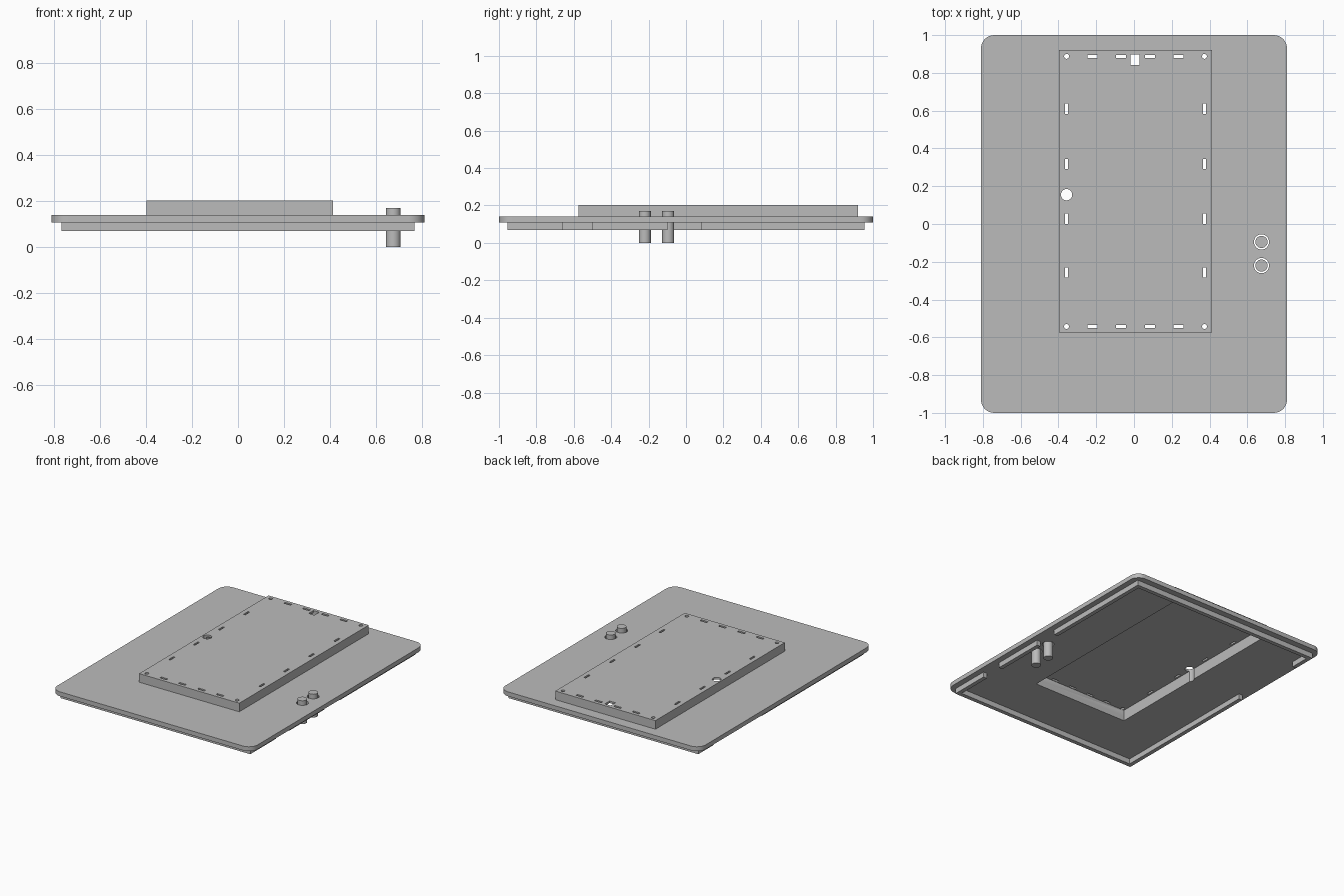
import bpy, bmesh
from math import cos, sin, pi, radians

if "Cube" in bpy.data.objects:
    bpy.data.objects.remove(bpy.data.objects["Cube"])

grey = bpy.data.materials.new("plain grey")
grey.use_nodes = True
grey.diffuse_color = (0.5, 0.5, 0.5, 1)
grey.node_tree.nodes["Principled BSDF"].inputs["Base Color"].default_value = (0.5, 0.5, 0.5, 1)


def add_box(bm, x0, x1, y0, y1, z0, z1):
    verts = bmesh.ops.create_cube(bm, size=1)["verts"]
    for v in verts:
        v.co.x = x1 if v.co.x > 0 else x0
        v.co.y = y1 if v.co.y > 0 else y0
        v.co.z = z1 if v.co.z > 0 else z0
    return verts


def add_cylinder(bm, x, y, r, z0, z1):
    verts = bmesh.ops.create_cone(bm, cap_ends=True, segments=40, radius1=r,
                                  radius2=r, depth=z1 - z0)["verts"]
    bmesh.ops.translate(bm, verts=verts, vec=(x, y, (z0 + z1) / 2))


def finish(name, bm, cutter=False):
    mesh = bpy.data.meshes.new(name)
    bm.to_mesh(mesh)
    bm.free()
    obj = bpy.data.objects.new(name, mesh)
    bpy.context.collection.objects.link(obj)
    mesh.materials.append(grey)
    obj.hide_render = cutter
    return obj


def cut(obj, bm):
    # Subtract the solids, bake the result and drop the helper
    tool = finish("cutter", bm, True)
    mod = obj.modifiers.new("cut", "BOOLEAN")
    mod.operation, mod.solver, mod.object = "DIFFERENCE", "EXACT", tool
    bpy.context.view_layer.objects.active = obj
    bpy.ops.object.modifier_apply(modifier=mod.name)
    bpy.data.objects.remove(tool)


def smooth(obj):
    bpy.ops.object.select_all(action="DESELECT")
    obj.select_set(True)
    bpy.context.view_layer.objects.active = obj
    bpy.ops.object.shade_smooth_by_angle(angle=radians(30))


# Outline of the raised housing and its wall thickness
X0, X1, Y0, Y1 = -0.397, 0.413, -0.575, 0.92
WALL = 0.02
CX, CY = (X0 + X1) / 2, (Y0 + Y1) / 2
PINS = [(0.675, -0.095), (0.675, -0.22)]

# Cover plate with rounded corners
W, H, R = 0.81, 1.0, 0.07
bm = bmesh.new()
outline = []
for i, (sx, sy) in enumerate([(1, 1), (-1, 1), (-1, -1), (1, -1)]):
    for k in range(9):
        a = (i + k / 8) * pi / 2
        outline.append(bm.verts.new((sx * (W - R) + R * cos(a), sy * (H - R) + R * sin(a), 0.108)))
face = bm.faces.new(outline)
up = bmesh.ops.extrude_face_region(bm, geom=[face])["geom"]
bmesh.ops.translate(bm, verts=[g for g in up if isinstance(g, bmesh.types.BMVert)], vec=(0, 0, 0.032))
bmesh.ops.recalc_face_normals(bm, faces=bm.faces)
plate = finish("cover_plate", bm)
bm = bmesh.new()
add_box(bm, X0 + WALL, X1 - WALL, Y0 + WALL, Y1 - WALL, 0.05, 0.3)
for x, y in PINS:
    add_cylinder(bm, x, y, 0.04, 0.05, 0.3)
cut(plate, bm)

# Raised hollow housing
bm = bmesh.new()
add_box(bm, X0, X1, Y0, Y1, 0.14, 0.203)
housing = finish("raised_housing", bm)
bm = bmesh.new()
add_box(bm, X0 + WALL, X1 - WALL, Y0 + WALL, Y1 - WALL, 0.05, 0.188)
cut(housing, bm)

# Slots, corner holes and connector window through the housing roof
bm = bmesh.new()
DX, DY = 0.365, 0.715
for side in (-1, 1):
    for x in (-0.227, -0.077, 0.077, 0.227):
        add_box(bm, CX + x - 0.027, CX + x + 0.027, CY + side * DY - 0.008,
                CY + side * DY + 0.008, 0.18, 0.25)
    for y in (0.61, 0.318, 0.028, -0.256):
        add_box(bm, CX + side * DX - 0.007, CX + side * DX + 0.007, y - 0.027, y + 0.027, 0.18, 0.25)
    for end in (-1, 1):
        add_cylinder(bm, CX + side * DX, CY + end * DY, 0.013, 0.18, 0.25)
add_box(bm, -0.018, 0.029, 0.842, 0.897, 0.18, 0.25)
cut(housing, bm)

# Round hole that also grooves the side wall
for obj in (housing, plate):
    bm = bmesh.new()
    add_cylinder(bm, -0.357, 0.155, 0.03, 0.05, 0.25)
    cut(obj, bm)

# Locating rim under the plate, with gaps in its long sides
bm = bmesh.new()
RX, RY, T = 0.768, 0.955, 0.03
add_box(bm, -RX, RX, -RY, RY, 0.07, 0.108)
rim = finish("locating_rim", bm)
bm = bmesh.new()
add_box(bm, -RX + T, RX - T, -RY + T, RY - T, 0, 0.2)
cut(rim, bm)
bm = bmesh.new()
for x, y0, y1 in [(RX, -0.66, -0.5), (RX, -0.1, 0.08), (-RX, 0.22, 0.78)]:
    add_box(bm, x - 0.05, x + 0.05, y0, y1, 0, 0.2)
cut(rim, bm)

# Push button pins floating in their holes
for i, (x, y) in enumerate(PINS):
    bm = bmesh.new()
    add_cylinder(bm, x, y, 0.032, 0, 0.17)
    smooth(finish(f"button_pin_{i + 1}", bm))

smooth(plate)
smooth(housing)
